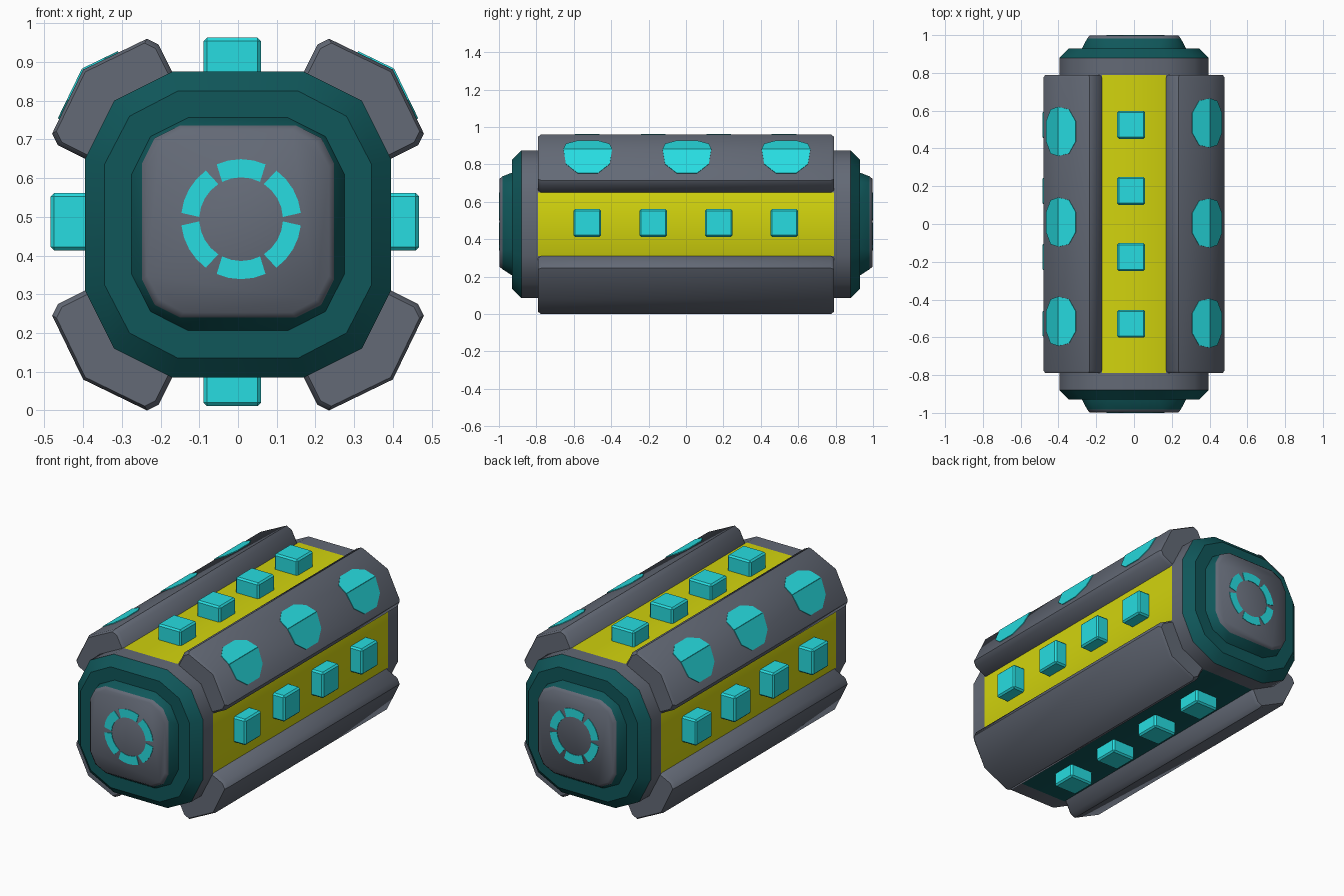
import bpy, bmesh, math
from mathutils import Vector

if "Cube" in bpy.data.objects:
    bpy.data.objects.remove(bpy.data.objects["Cube"])

CZ = 0.48  # height of the long axis


def material(name, col):
    m = bpy.data.materials.new(name)
    m.diffuse_color = (*col, 1)
    m.use_nodes = True
    m.node_tree.nodes["Principled BSDF"].inputs["Base Color"].default_value = m.diffuse_color
    return m


GREY = material("slate grey", (0.125, 0.142, 0.18))
TEAL = material("dark teal", (0.005, 0.095, 0.102))
CYAN = material("bright cyan", (0.02, 0.72, 0.75))
YELLOW = material("yellow", (0.64, 0.65, 0.004))


def make(name, verts, faces, mats, rule=None, smooth=True, bevel=0):
    me = bpy.data.meshes.new(name)
    me.from_pydata(verts, [], faces)
    bm = bmesh.new()
    bm.from_mesh(me)
    bmesh.ops.recalc_face_normals(bm, faces=bm.faces)
    bm.normal_update()
    if bevel:
        bmesh.ops.bevel(bm, geom=bm.edges[:], offset=bevel, segments=1, affect='EDGES')
    if rule:
        for f in bm.faces:
            f.material_index = rule(f)
    bm.to_mesh(me)
    bm.free()
    for m in mats:
        me.materials.append(m)
    ob = bpy.data.objects.new(name, me)
    bpy.context.collection.objects.link(ob)
    if smooth:
        bpy.ops.object.select_all(action='DESELECT')
        ob.select_set(True)
        bpy.context.view_layer.objects.active = ob
        bpy.ops.object.shade_smooth_by_angle(angle=math.radians(42))
    return ob


def rounded_square(half, flat, corner):
    q = [(half, -flat), (half, flat), (corner, corner)]
    return [p for k in range(4) for p in
            [(x, z) if k == 0 else (-z, x) if k == 1 else (-x, -z) if k == 2 else (z, -x)
             for x, z in q]]


def loft(rings):
    """rings: list of (y, outline) with equal point counts, closed at both ends."""
    n = len(rings[0][1])
    verts = [(x, y, z + CZ) for y, o in rings for x, z in o]
    faces = [(r * n + i, r * n + (i + 1) % n, (r + 1) * n + (i + 1) % n, (r + 1) * n + i)
             for r in range(len(rings) - 1) for i in range(n)]
    faces += [tuple(range(n)), tuple(range((len(rings) - 1) * n, len(rings) * n))]
    return verts, faces


def join_plates(polys, normals, thick):
    """Thin plates extruded along per-polygon offset vectors."""
    verts, faces = [], []
    for poly, nrm in zip(polys, normals):
        b, n = len(verts), len(poly)
        verts += [tuple(p) for p in poly] + [tuple(p + nrm * thick) for p in poly]
        faces += [tuple(range(b, b + n)), tuple(range(b + n, b + 2 * n))]
        faces += [(b + i, b + (i + 1) % n, b + n + (i + 1) % n, b + n + i) for i in range(n)]
    return verts, faces


# Core hull: teal ends, grey collars, yellow side and top strips, teal underside
big = rounded_square(0.395, 0.17, 0.32)
small = rounded_square(0.345, 0.155, 0.28)


def core_rule(f):
    c, n = f.calc_center_median(), f.normal
    if abs(c.y) > 0.885:
        return 1
    if abs(c.y) < 0.7:
        if n.z < -0.99:
            return 1
        if n.z > 0.99 or abs(n.x) > 0.99:
            return 2
    return 0


make("core_hull", *loft([(-0.93, small), (-0.88, big), (-0.79, big),
                         (0.79, big), (0.88, big), (0.93, small)]),
     [GREY, TEAL, YELLOW], core_rule)

# End caps with grey faces and a segmented cyan ring
for s, side in ((-1, "front"), (1, "back")):
    up = lambda o: [(x, z + 0.008) for x, z in o]
    rings = [(s * 0.92, rounded_square(0.28, 0.125, 0.228)),
             (s * 0.982, up(rounded_square(0.248, 0.15, 0.215))),
             (s * 0.997, up(rounded_square(0.235, 0.14, 0.202)))]
    make(side + "_cap", *loft(rings), [TEAL, GREY],
         lambda f: int(abs(f.calc_center_median().y) > 0.985))
    polys = []
    for k in range(6):
        mid = math.radians(30 + 60 * k)
        arc = lambda r, w: [Vector((0.008 + r * math.cos(mid + math.radians(a)), s * 0.996,
                                    0.494 + r * math.sin(mid + math.radians(a))))
                            for a in (-w, -w / 2, 0, w / 2, w)]
        polys.append(arc(0.155, 24) + arc(0.108, 27)[::-1])
    make(side + "_ring_lights", *join_plates(polys, [Vector((0, s, 0))] * 6, 0.004),
         [CYAN], smooth=False)

# Four corner armour rails
rail = [(0.17, 0.395), (0.205, 0.465), (0.235, 0.48), (0.40, 0.40), (0.48, 0.235),
        (0.465, 0.205), (0.395, 0.17), (0.31, 0.31)]
inset = [(x - (x - 0.32) * 0.07, z - (z - 0.32) * 0.07) for x, z in rail]
for sx in (-1, 1):
    for sz in (-1, 1):
        fl = lambda o: [(sx * x, sz * z) for x, z in o]
        make(("left" if sx < 0 else "right") + ("_lower" if sz < 0 else "_upper") + "_rail",
             *loft([(-0.79, fl(inset)), (-0.775, fl(rail)), (0.775, fl(rail)),
                    (0.79, fl(inset))]), [GREY])

# Cyan spots folded over the upper rails
fold = Vector((0.40, 0, 0.40 + CZ))
for sx, side, cys in ((-1, "left", (-0.515, 0.01, 0.49)), (1, "right", (-0.525, 0.005, 0.535))):
    polys, normals = [], []
    for cy in cys:
        for end in (Vector((0.48, 0, 0.235 + CZ)), Vector((0.235, 0, 0.48 + CZ))):
            d = (end - fold).normalized()
            low = end.z < fold.z
            n = Vector((-d.z, 0, d.x)) if low else Vector((d.z, 0, -d.x))
            reach = 0.146 if low else 0.105
            poly = []
            for u, v in ((-1, 0), (-0.9, 0.6), (-0.42, 0.97), (0.42, 0.97), (0.9, 0.6), (1, 0)):
                p = fold + d * (v * reach) - n * 0.002
                poly.append(Vector((sx * p.x, cy + u * 0.13, p.z)))
            polys.append(poly)
            normals.append(Vector((sx * n.x, 0, n.z)))
    make(side + "_rail_spots", *join_plates(polys, normals, 0.006), [CYAN], smooth=False)

# Cyan blocks along the four flat strips
H = 0.074
for name, ax, sg in (("right", 0, 1), ("left", 0, -1), ("top", 2, 1), ("bottom", 2, -1)):
    for k, cy in enumerate((-0.528, -0.175, 0.175, 0.525)):
        c = Vector((-0.008, cy, 0.487))
        c[1 - 1 + ax] += sg * 0.42
        if ax == 2:
            c.x = -0.015
        half = Vector((H, H, H))
        half[ax] = 0.056
        verts = [(c.x + half.x * i, c.y + half.y * j, c.z + half.z * l)
                 for i in (-1, 1) for j in (-1, 1) for l in (-1, 1)]
        faces = [(0, 1, 3, 2), (4, 6, 7, 5), (0, 4, 5, 1), (2, 3, 7, 6), (0, 2, 6, 4), (1, 5, 7, 3)]
        make(f"{name}_block_{k + 1}", verts, faces, [CYAN], smooth=False, bevel=0.009)
